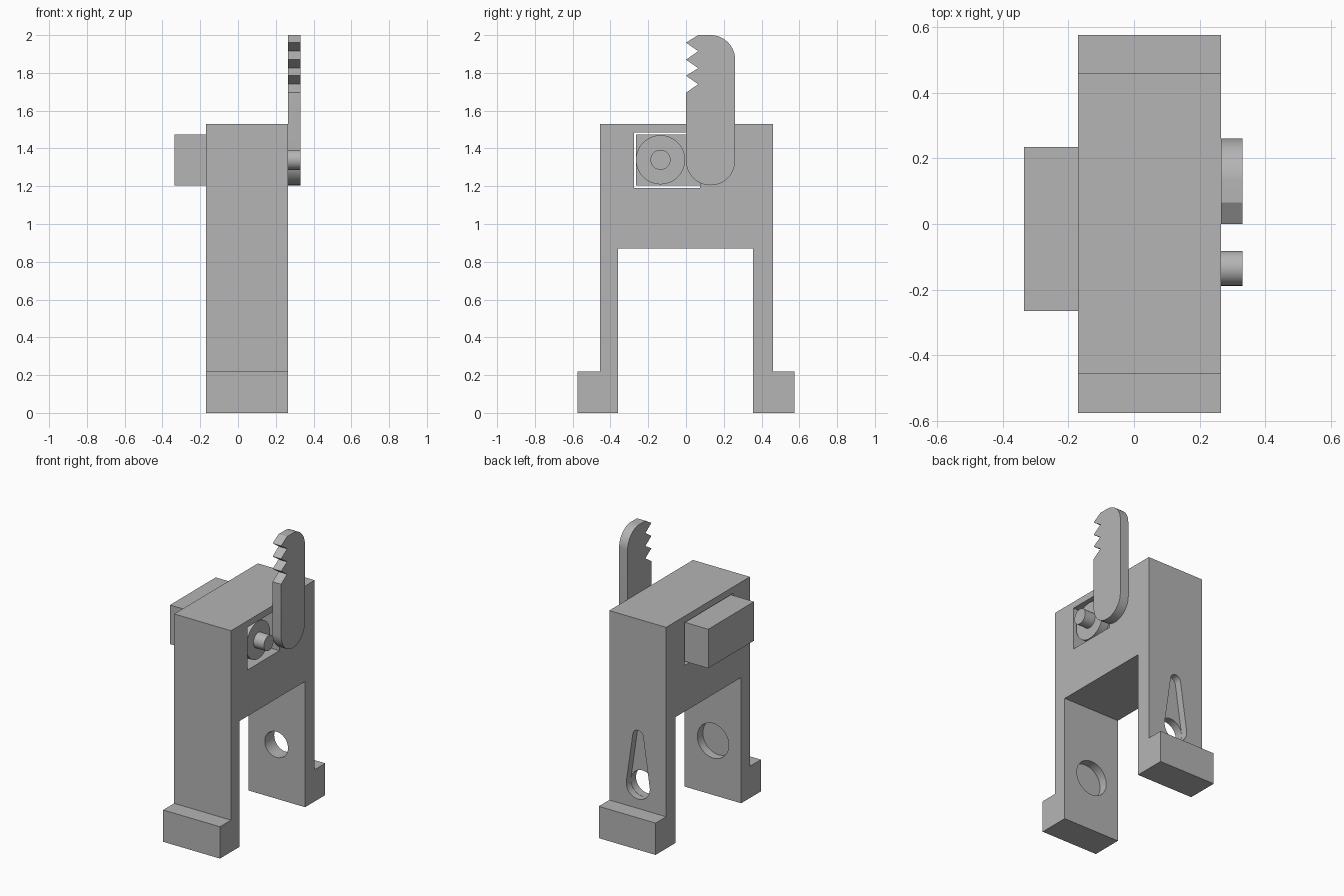
import bpy, bmesh
from math import sin, cos, radians, acos, degrees
from mathutils import Vector

if "Cube" in bpy.data.objects:
    bpy.data.objects.remove(bpy.data.objects["Cube"])

grey = bpy.data.materials.new("plain_grey")
grey.use_nodes = True
grey.diffuse_color = (0.46, 0.46, 0.46, 1)
grey.node_tree.nodes["Principled BSDF"].inputs["Base Color"].default_value = grey.diffuse_color


def arc(cu, cv, r, start, end, n=24):
    """Points along an arc, in degrees."""
    angles = [radians(start + (end - start) * i / n) for i in range(n + 1)]
    return [(cu + r * cos(a), cv + r * sin(a)) for a in angles]


def circle(cu, cv, r, n=48):
    return arc(cu, cv, r, 0, 360, n)[:-1]


def rect(u0, u1, v0, v1):
    return [(u0, v0), (u1, v0), (u1, v1), (u0, v1)]


def prism(name, outline, axis, lo, hi):
    """Extrude an outline (y,z for axis X, x,z for axis Y) from lo to hi."""
    bm = bmesh.new()
    place = (lambda u, v: (lo, u, v)) if axis == "X" else (lambda u, v: (u, lo, v))
    face = bm.faces.new([bm.verts.new(place(u, v)) for u, v in outline])
    moved = bmesh.ops.extrude_face_region(bm, geom=[face])["geom"]
    step = Vector((hi - lo, 0, 0) if axis == "X" else (0, hi - lo, 0))
    bmesh.ops.translate(bm, vec=step, verts=[g for g in moved if isinstance(g, bmesh.types.BMVert)])
    bmesh.ops.recalc_face_normals(bm, faces=bm.faces)
    mesh = bpy.data.meshes.new(name)
    bm.to_mesh(mesh)
    bm.free()
    mesh.materials.append(grey)
    obj = bpy.data.objects.new(name, mesh)
    bpy.context.collection.objects.link(obj)
    return obj


def activate(obj):
    bpy.ops.object.select_all(action="DESELECT")
    obj.select_set(True)
    bpy.context.view_layer.objects.active = obj


def cut(target, cutter):
    mod = target.modifiers.new("cut", "BOOLEAN")
    mod.operation = "DIFFERENCE"
    mod.solver = "EXACT"
    mod.object = cutter
    activate(target)
    bpy.ops.object.modifier_apply(modifier=mod.name)
    bpy.data.objects.remove(cutter)


# Arch-shaped housing with two legs and feet
LEFT, RIGHT = -0.17, 0.265
housing = prism("housing", [
    (-0.575, 0), (-0.36, 0), (-0.36, 0.87), (0.355, 0.87), (0.355, 0), (0.575, 0),
    (0.575, 0.22), (0.46, 0.22), (0.46, 1.53), (-0.455, 1.53), (-0.455, 0.22), (-0.575, 0.22),
], "X", LEFT, RIGHT)

# Stepped pocket running through the housing
cut(housing, prism("wide_pocket", rect(-0.275, 0.26, 1.19, 1.485), "X", LEFT - 0.1, 0.1))
cut(housing, prism("narrow_pocket", rect(-0.275, 0.075, 1.19, 1.485), "X", 0.05, RIGHT + 0.1))

# Keyhole in the back leg: round through hole plus a shallow tapered slot
MID, HOLE_Z, TOP_Z, BIG, SMALL = 0.045, 0.375, 0.72, 0.09, 0.04
tilt = degrees(acos((BIG - SMALL) / (TOP_Z - HOLE_Z)))
slot = arc(MID, TOP_Z, SMALL, 90 - tilt, 90 + tilt) + arc(MID, HOLE_Z, BIG, 90 + tilt, 450 - tilt, 40)
cut(housing, prism("keyhole_slot", slot, "Y", 0.41, 0.6))
cut(housing, prism("keyhole_round", circle(MID, HOLE_Z, BIG - 0.001), "Y", 0.3, 0.6))

# Blind round recess on the inside of the front leg
cut(housing, prism("round_recess", circle(MID, HOLE_Z, 0.12), "Y", -0.42, -0.3))

# Sliding block sticking out of the pocket
prism("sliding_block", rect(-0.265, 0.235, 1.205, 1.475), "X", -0.335, 0.06)

# Wheel with its axle pin
AXLE = (-0.135, 1.34)
wheel = prism("wheel", circle(*AXLE, 0.13), "X", 0.19, 0.25)
pin = prism("axle_pin", circle(*AXLE, 0.053, 32), "X", 0.06, 0.33)

# Toothed lever on the outer face
teeth = [(0.065, 2.0), (0, 1.96), (0.065, 1.915), (0, 1.87),
         (0.065, 1.825), (0, 1.785), (0.065, 1.74), (0, 1.695)]
lever = prism("toothed_lever",
              teeth + arc(0.13, 1.335, 0.13, 180, 360) + arc(0.13, 1.87, 0.13, 0, 90),
              "X", RIGHT, 0.33)

for part in (housing, wheel, pin, lever):
    activate(part)
    bpy.ops.object.shade_smooth_by_angle(angle=radians(30))
